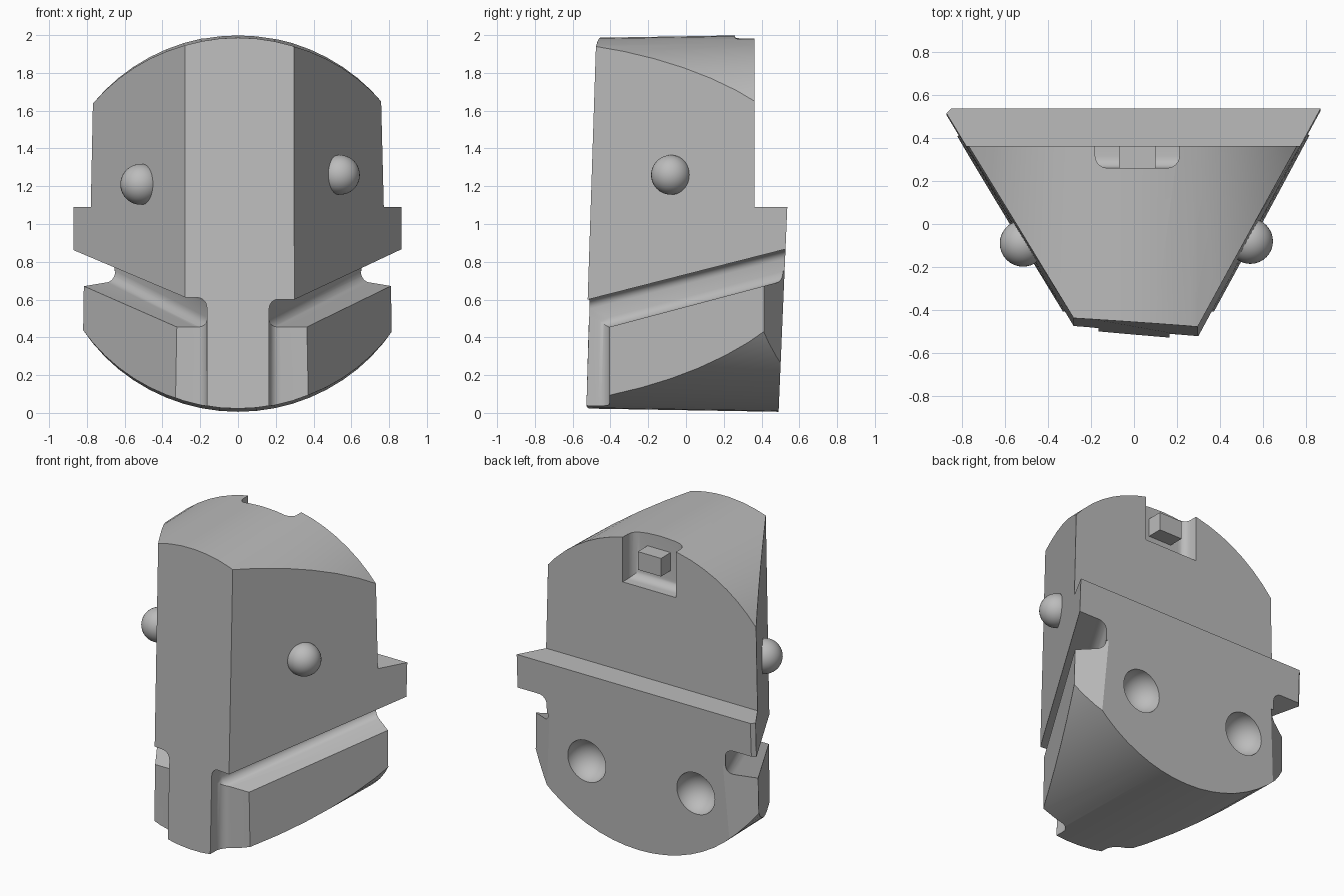
import bpy, bmesh, math
from mathutils import Matrix, Vector

cube = bpy.data.objects.get("Cube")
if cube:
    bpy.data.objects.remove(cube)

grey = bpy.data.materials.new("plain_grey")
grey.use_nodes = True
grey.diffuse_color = (0.5, 0.5, 0.5, 1)
grey.node_tree.nodes["Principled BSDF"].inputs["Base Color"].default_value = (0.5, 0.5, 0.5, 1)


def to_object(bm, name):
    bmesh.ops.recalc_face_normals(bm, faces=bm.faces)
    mesh = bpy.data.meshes.new(name)
    bm.to_mesh(mesh)
    bm.free()
    mesh.materials.append(grey)
    obj = bpy.data.objects.new(name, mesh)
    bpy.context.collection.objects.link(obj)
    return obj


def loft(name, low, high, round_edge=None, radius=0.05):
    """Solid between two matching loops; edges accepted by round_edge are rounded."""
    bm = bmesh.new()
    a = [bm.verts.new(p) for p in low]
    b = [bm.verts.new(p) for p in high]
    bm.faces.new(a)
    bm.faces.new(b)
    for i in range(len(a)):
        j = (i + 1) % len(a)
        bm.faces.new((a[i], a[j], b[j], b[i]))
    bmesh.ops.recalc_face_normals(bm, faces=bm.faces)
    if round_edge:
        edges = [e for e in bm.edges if round_edge(*[v.co for v in e.verts])]
        bmesh.ops.bevel(bm, geom=edges, offset=radius, segments=6, profile=0.5, affect='EDGES')
    return to_object(bm, name)


def prism(name, plan, low, high, round_edge=None, radius=0.05):
    """Upright prism whose ends follow heights given as functions of y."""
    return loft(name, [(x, y, low(y)) for x, y in plan],
                [(x, y, high(y)) for x, y in plan], round_edge, radius)


def box(name, x0, x1, y0, y1, z0, z1, round_edge=None, radius=0.05):
    plan = [(x0, y0), (x1, y0), (x1, y1), (x0, y1)]
    return prism(name, plan, lambda y: z0, lambda y: z1, round_edge, radius)


def ball(name, centre, radius):
    bm = bmesh.new()
    bmesh.ops.create_uvsphere(bm, u_segments=32, v_segments=20, radius=radius,
                              matrix=Matrix.Translation(centre))
    return to_object(bm, name)


def combine(target, tool, operation):
    bpy.context.view_layer.objects.active = target
    mod = target.modifiers.new("join", 'BOOLEAN')
    mod.operation = operation
    mod.solver = 'EXACT'
    mod.object = tool
    bpy.ops.object.modifier_apply(modifier=mod.name)
    bpy.data.objects.remove(tool)


# Wedge-shaped block, narrow at the front, leaning back slightly
foot = [(-0.28, -0.49), (0.30, -0.54), (0.868, 0.49), (-0.855, 0.49), (-0.87, 0.475)]
head = [(-0.28, -0.435), (0.295, -0.475), (0.865, 0.575), (-0.84, 0.575), (-0.87, 0.545)]
lean = 0.1 / 2
low = [Vector((*f, 0)).lerp(Vector((*h, 2)), -lean) for f, h in zip(foot, head)]
high = [Vector((*f, 0)).lerp(Vector((*h, 2)), 1 + lean) for f, h in zip(foot, head)]
body = loft("body", low, high)

# Round outline running front to back
bm = bmesh.new()
bmesh.ops.create_cone(bm, cap_ends=True, segments=64, radius1=0.973, radius2=1.0, depth=1.6,
                      matrix=Matrix.Translation((0, -0.2, 1.004)) @ Matrix.Rotation(-math.pi / 2, 4, 'X'))
combine(body, to_object(bm, "round_outline"), 'INTERSECT')

# Upper back is set in above a ledge
combine(body, box("ledge_cut", -2, 2, 0.363, 2, 1.09, 3), 'DIFFERENCE')

# Sloping side grooves, front notches and trimmed rear corners
WALL, SHELF = 0.165, -0.405
floor_at = lambda y: WALL + (y - SHELF) * 0.528
groove_low = lambda y: 0.455 + 0.265 * (y - SHELF)
groove_high = lambda y: 0.60 + 0.255 * (y + 0.52)
for side in (1, -1):
    inner = [(WALL, -0.8), (WALL, SHELF), (floor_at(0.7), 0.7)]
    plan = [(side * x, y) for x, y in inner + [(2, 0.7), (2, -0.8)]]

    def groove_edge(a, b):
        return abs(a.x) < 1 and abs(b.x) < 1 and abs(a.y - b.y) > 0.1
    combine(body, prism("groove_cut", plan, groove_low, groove_high, groove_edge), 'DIFFERENCE')

    def notch_edge(a, b):
        return abs(a.x) < 0.2 and abs(b.x) < 0.2 and a.y > -0.5 and b.y > -0.5
    combine(body, box("notch_cut", side * WALL, side * 1.5, -0.9, SHELF, -0.3, 0.5,
                      notch_edge, 0.06), 'DIFFERENCE')

    corner = [(0.90, 0.36), (0.80, 0.42), (0.655, 0.51), (0.575, 0.56), (1.3, 0.7), (1.3, 0.36)]
    combine(body, prism("corner_cut", [(side * x, y) for x, y in corner],
                        lambda y: -0.3, lambda y: 0.75), 'DIFFERENCE')

# Rounded sockets in the back
for x in (0.37, -0.43):
    combine(body, ball("socket_cut", (x, 0.52, 0.505), 0.14), 'DIFFERENCE')

# Pocket at the top of the back, with a small block inside
pocket_edge = lambda a, b: a.y < 0.3 and b.y < 0.3
combine(body, box("pocket_cut", -0.18, 0.21, 0.26, 0.8, 1.68, 2.5, pocket_edge, 0.055), 'DIFFERENCE')
block = box("pocket_block", -0.07, 0.10, 0.22, 0.362, 1.79, 1.91)

# Side knobs
knobs = [ball("left_knob", (0.54, -0.08, 1.26), 0.105),
         ball("right_knob", (-0.515, -0.09, 1.21), 0.108)]

for obj in [body, block] + knobs:
    bpy.ops.object.select_all(action='DESELECT')
    obj.select_set(True)
    bpy.context.view_layer.objects.active = obj
    bpy.ops.object.shade_smooth_by_angle(angle=math.radians(30))
